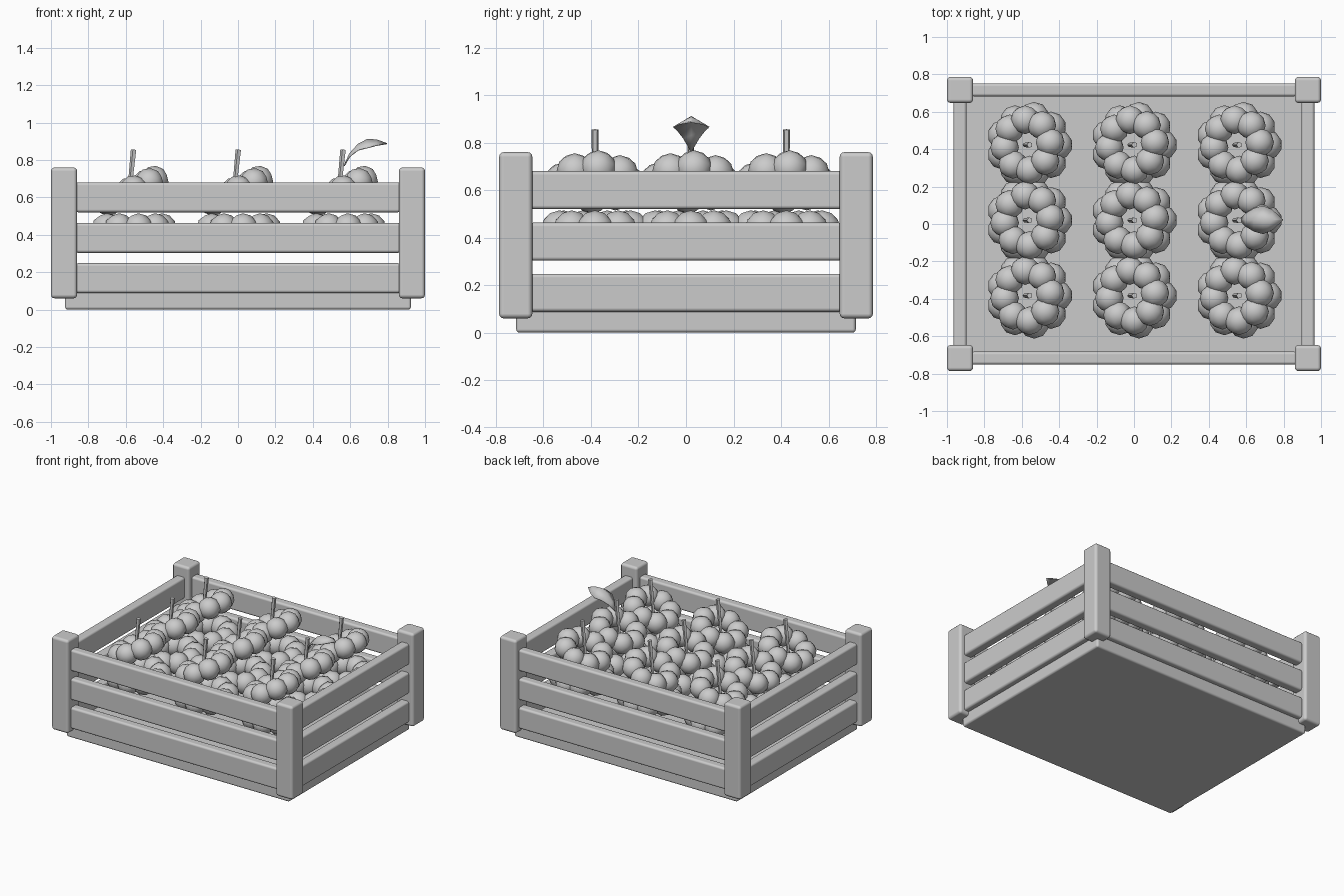
import bpy, bmesh, math
from mathutils import Matrix, Vector

cube = bpy.data.objects.get("Cube")
if cube:
    bpy.data.objects.remove(cube, do_unlink=True)

GREY = (0.6, 0.6, 0.6, 1)
mat = bpy.data.materials.new("plain grey")
mat.use_nodes = True
mat.diffuse_color = GREY
mat.node_tree.nodes["Principled BSDF"].inputs["Base Color"].default_value = GREY


def make(name, bm, smooth=True):
    """Turn a bmesh into a named, coloured object."""
    mesh = bpy.data.meshes.new(name)
    bm.to_mesh(mesh)
    bm.free()
    mesh.materials.append(mat)
    for p in mesh.polygons:
        p.use_smooth = smooth
    obj = bpy.data.objects.new(name, mesh)
    bpy.context.collection.objects.link(obj)
    return obj


def plank(name, centre, size, bevel):
    """Box with rounded edges."""
    bm = bmesh.new()
    bmesh.ops.create_cube(bm, size=1, matrix=Matrix.Translation(centre) @ Matrix.Diagonal((*size, 1)))
    obj = make(name, bm)
    mod = obj.modifiers.new("rounded", 'BEVEL')
    mod.width = bevel
    mod.segments = 3
    mod.harden_normals = True
    return obj


# Crate: base board, corner posts and three slats per side
POST_X, POST_Y = 0.93, 0.717
plank("base_board", (0, 0, 0.05), (1.85, 1.43, 0.1), 0.015)
for sx, side in ((-1, "right"), (1, "left")):
    for sy, end in ((-1, "front"), (1, "back")):
        plank(f"{end}_{side}_post", (sx * POST_X, sy * POST_Y, 0.41), (0.14, 0.14, 0.70), 0.02)
for i, z in enumerate((0.168, 0.383, 0.6)):
    for s, end, side in ((-1, "front", "right"), (1, "back", "left")):
        plank(f"{end}_slat_{i + 1}", (0, s * POST_Y, z), (1.74, 0.07, 0.16), 0.016)
        plank(f"{side}_slat_{i + 1}", (s * POST_X, 0, z), (0.07, 1.32, 0.16), 0.016)


def ball_ring(bm, matrix, radius, count, ball, turn):
    """Ring of faceted balls in the local XY plane."""
    for k in range(count):
        a = math.tau * k / count + turn
        place = matrix @ Matrix.Translation((radius * math.cos(a), radius * math.sin(a), 0))
        bmesh.ops.create_icosphere(bm, subdivisions=2, radius=ball, matrix=place)


def fruit(name, x, y):
    """Level lower ring of berries under a tilted upper ring."""
    bm = bmesh.new()
    ball_ring(bm, Matrix.Translation((x, y, 0.435)), 0.152, 9, 0.08, 0)
    tilt = Matrix.Translation((x - 0.01, y, 0.635)) @ Matrix.Rotation(math.radians(-25), 4, 'Y')
    ball_ring(bm, tilt, 0.135, 8, 0.077, 0.1)
    make(name, bm)


def stem(name, x, y):
    """Thin five-sided stalk leaning slightly sideways."""
    bm = bmesh.new()
    low, high = Vector((x - 0.025, y, 0.58)), Vector((x + 0.003, y, 0.855))
    axis = high - low
    place = Matrix.Translation((low + high) / 2) @ axis.to_track_quat('Z', 'Y').to_matrix().to_4x4()
    bmesh.ops.create_cone(bm, cap_ends=True, segments=5, radius1=0.011, radius2=0.016,
                          depth=axis.length, matrix=place)
    make(name, bm, smooth=False)


# Fruit in a three by three grid
for col in range(3):
    for row in range(3):
        x, y = (col - 1) * 0.56, 0.02 + (row - 1) * 0.403
        fruit(f"fruit_{col + 1}_{row + 1}", x, y)
        stem(f"stem_{col + 1}_{row + 1}", x, y)

# Leaf: arched blade with a raised midrib; stations are x, rib height, half width, edge drop
stations = [(0.565, 0.77, 0.006, 0), (0.595, 0.835, 0.035, 0.015), (0.64, 0.885, 0.062, 0.03),
            (0.69, 0.912, 0.076, 0.045), (0.74, 0.91, 0.055, 0.03), (0.797, 0.89, 0.002, 0)]
bm = bmesh.new()
rows = [[bm.verts.new((x, 0.022 + s * w, z - abs(s) * drop)) for s in (-1, 0, 1)]
        for x, z, w, drop in stations]
for a, b in zip(rows, rows[1:]):
    for j in range(2):
        bm.faces.new((a[j], b[j], b[j + 1], a[j + 1]))
leaf = make("leaf", bm)
thick = leaf.modifiers.new("thickness", 'SOLIDIFY')
thick.thickness = 0.006
